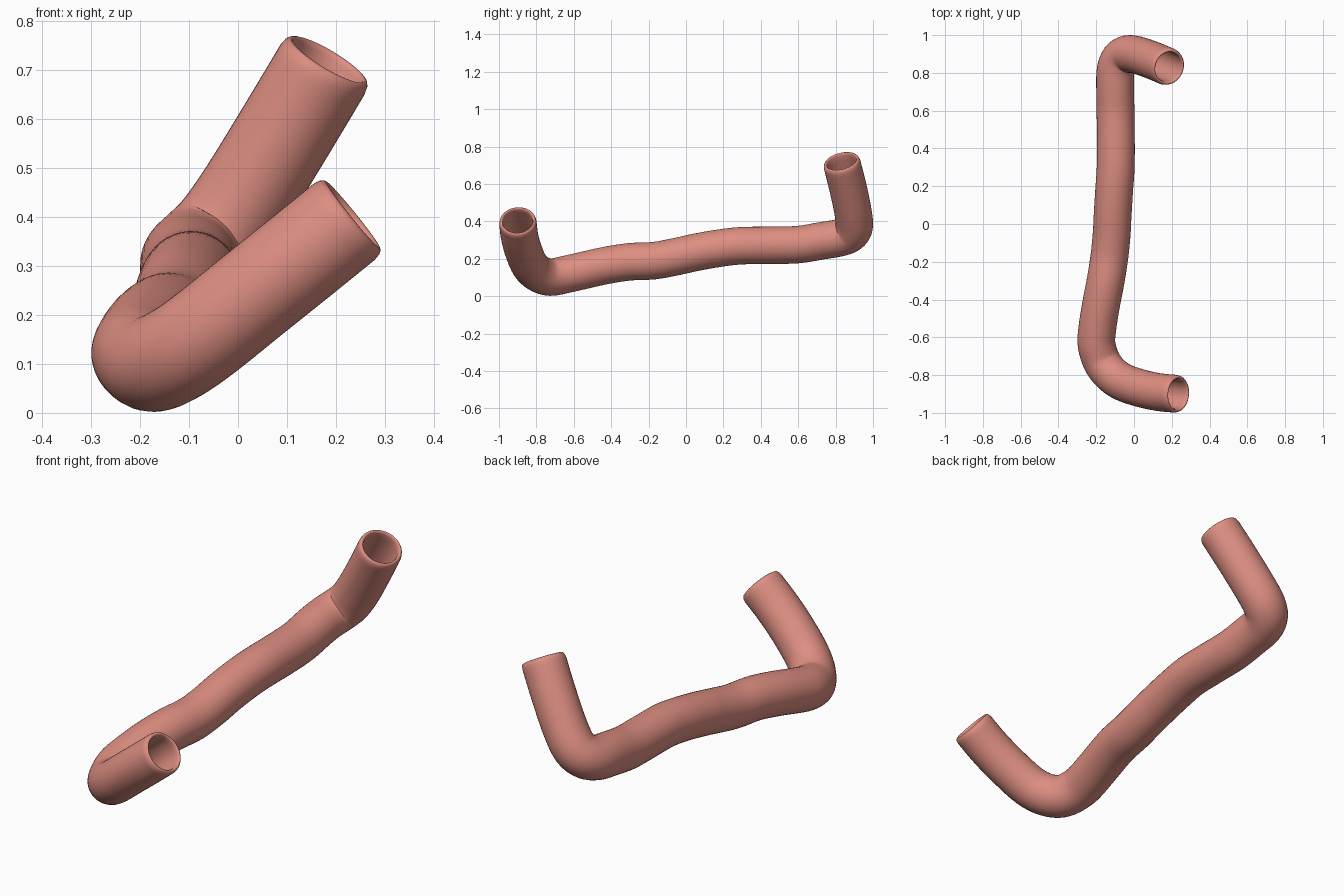
import bpy, bmesh, math
from mathutils import Vector

if "Cube" in bpy.data.objects:
    bpy.data.objects.remove(bpy.data.objects["Cube"])

# Centre line of the hose, from the front end to the back end
PATH = [Vector(p) for p in [
    (0.235, -0.90, 0.405), (0.13, -0.89, 0.32), (0.03, -0.868, 0.24), (-0.063, -0.835, 0.165),
    (-0.125, -0.79, 0.122), (-0.172, -0.725, 0.102), (-0.198, -0.64, 0.117), (-0.195, -0.56, 0.135),
    (-0.175, -0.43, 0.164), (-0.15, -0.30, 0.184), (-0.13, -0.17, 0.19), (-0.118, -0.05, 0.212),
    (-0.113, 0.05, 0.234), (-0.105, 0.18, 0.257), (-0.097, 0.30, 0.27), (-0.096, 0.45, 0.272),
    (-0.098, 0.60, 0.276), (-0.1, 0.73, 0.297), (-0.097, 0.815, 0.311), (-0.075, 0.873, 0.332),
    (-0.035, 0.899, 0.372), (0.02, 0.893, 0.45), (0.1, 0.866, 0.58), (0.185, 0.83, 0.722)]]
R_OUT, R_IN, SIDES, STEPS = 0.1, 0.08, 40, 4


def smooth_path(pts):
    """Catmull-Rom samples through the points."""
    p = [2 * pts[0] - pts[1]] + pts + [2 * pts[-1] - pts[-2]]
    out = []
    for i in range(1, len(p) - 2):
        a, b, c, d = p[i - 1:i + 3]
        for k in range(STEPS):
            t = k / STEPS
            out.append(0.5 * (2 * b + (c - a) * t + (2 * a - 5 * b + 4 * c - d) * t * t
                              + (3 * b - a - 3 * c + d) * t ** 3))
    return out + [pts[-1]]


pts = smooth_path(PATH)
n = len(pts)
tang = [(pts[min(i + 1, n - 1)] - pts[max(i - 1, 0)]).normalized() for i in range(n)]

# Frames carried along the path without twist
side = tang[0].orthogonal().normalized()
frames = []
for i in range(n):
    if i:
        side = tang[i - 1].rotation_difference(tang[i]) @ side
    side = (side - tang[i] * side.dot(tang[i])).normalized()
    frames.append((pts[i], tang[i], side, tang[i].cross(side)))

bm = bmesh.new()


def ring(frame, r, shift=0.0):
    c, t, u, v = frame
    return [bm.verts.new(c + t * shift + r * (u * math.cos(a) + v * math.sin(a)))
            for a in (2 * math.pi * k / SIDES for k in range(SIDES))]


# Outer wall, rounded lips and inner bore as one closed loop of rings
LIP = [(0.1, 0.024), (0.097, 0.009), (0.092, 0.002), (0.087, 0.0), (0.083, 0.003), (0.08, 0.012)]
rings = [ring(f, R_OUT) for f in frames[1:-1]]
rings += [ring(frames[-1], r, -d) for r, d in LIP]
rings += [ring(f, R_IN) for f in reversed(frames[1:-1])]
rings += [ring(frames[0], r, d) for r, d in reversed(LIP)]
for i, a in enumerate(rings):
    b = rings[(i + 1) % len(rings)]
    for k in range(SIDES):
        m = (k + 1) % SIDES
        bm.faces.new((a[k], a[m], b[m], b[k]))
bmesh.ops.recalc_face_normals(bm, faces=bm.faces)
for f in bm.faces:
    f.smooth = True

mesh = bpy.data.meshes.new("hose")
bm.to_mesh(mesh)
bm.free()
mat = bpy.data.materials.new("salmon rubber")
mat.diffuse_color = (0.72, 0.27, 0.22, 1)
mat.use_nodes = True
mat.node_tree.nodes["Principled BSDF"].inputs["Base Color"].default_value = mat.diffuse_color
mesh.materials.append(mat)
hose = bpy.data.objects.new("hose", mesh)
bpy.context.collection.objects.link(hose)
